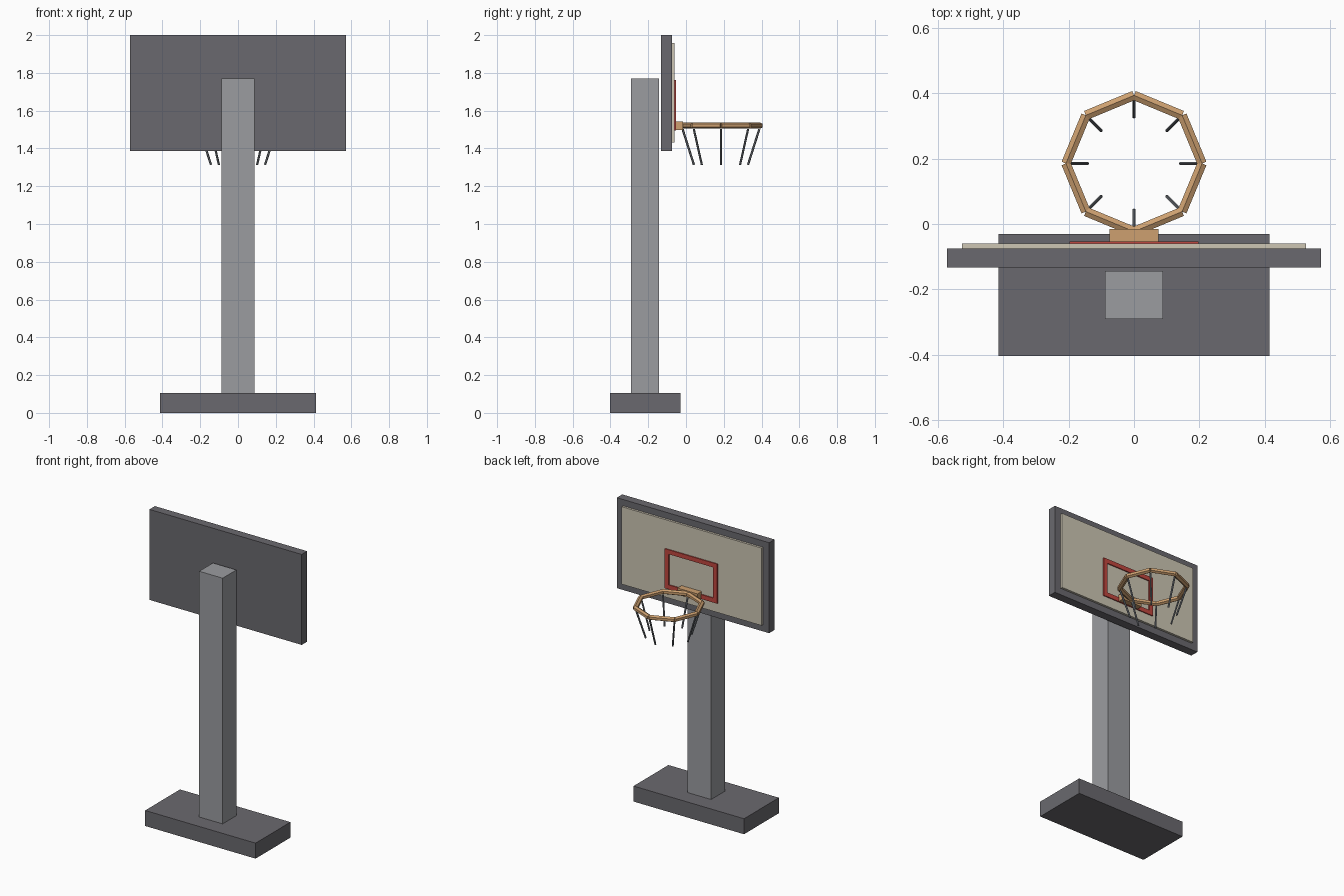
import bpy, math
from mathutils import Vector

if "Cube" in bpy.data.objects:
    bpy.data.objects.remove(bpy.data.objects["Cube"])


def srgb(r, g, b):
    lin = [((c / 255 + 0.055) / 1.055) ** 2.4 for c in (r, g, b)]
    return (*lin, 1.0)


def material(name, rgb):
    m = bpy.data.materials.new(name)
    m.diffuse_color = srgb(*rgb)
    m.use_nodes = True
    m.node_tree.nodes["Principled BSDF"].inputs["Base Color"].default_value = m.diffuse_color
    return m


DARK = material("dark_grey", (106, 105, 110))
POST = material("light_grey", (155, 156, 160))
CREAM = material("cream", (205, 198, 180))
RED = material("red", (192, 70, 62))
TAN = material("tan_orange", (205, 160, 112))
CORD = material("cord_grey", (115, 120, 126))


def box(name, lo, hi, mat):
    lo, hi = Vector(lo), Vector(hi)
    bpy.ops.mesh.primitive_cube_add(size=1, location=(lo + hi) / 2)
    ob = bpy.context.object
    ob.name = name
    ob.scale = hi - lo
    ob.data.materials.append(mat)
    return ob


def rod(name, a, b, radius, sides, mat):
    a, b = Vector(a), Vector(b)
    bpy.ops.mesh.primitive_cylinder_add(vertices=sides, radius=radius,
                                        depth=(b - a).length, location=(a + b) / 2)
    ob = bpy.context.object
    ob.name = name
    ob.rotation_euler = (b - a).to_track_quat('Z', 'Y').to_euler()
    ob.data.materials.append(mat)
    return ob


# Stand
box("base", (-0.414, -0.403, 0), (0.414, -0.03, 0.105), DARK)
box("post", (-0.088, -0.29, 0.105), (0.088, -0.143, 1.77), POST)

# Backboard with raised panel
box("board_frame", (-0.571, -0.133, 1.387), (0.571, -0.075, 2.0), DARK)
box("board_panel", (-0.525, -0.075, 1.432), (0.525, -0.06, 1.957), CREAM)

# Painted target rectangle
X, Z0, Z1, W = 0.197, 1.495, 1.763, 0.03
for name, x0, x1, z0, z1 in (("target_top", -X, X, Z1 - W, Z1),
                             ("target_bottom", -X, X, Z0, Z0 + W),
                             ("target_left", -X, -X + W, Z0 + W, Z1 - W),
                             ("target_right", X - W, X, Z0 + W, Z1 - W)):
    box(name, (x0, -0.06, z0), (x1, -0.053, z1), RED)

# Hoop bracket
box("hoop_bracket", (-0.075, -0.06, 1.498), (0.075, -0.016, 1.543), TAN)

# Octagonal hoop and slanted net cords
CY = 0.185


def ring_point(k, r, z):
    t = k * math.pi / 4
    return (r * math.cos(t), CY + r * math.sin(t), z)


for k in range(8):
    rod(f"hoop_bar_{k}", ring_point(k, 0.208, 1.521), ring_point(k + 1, 0.208, 1.521),
        0.0165, 6, TAN)
    rod(f"net_cord_{k}", ring_point(k, 0.203, 1.502), ring_point(k, 0.143, 1.313),
        0.006, 6, CORD)
